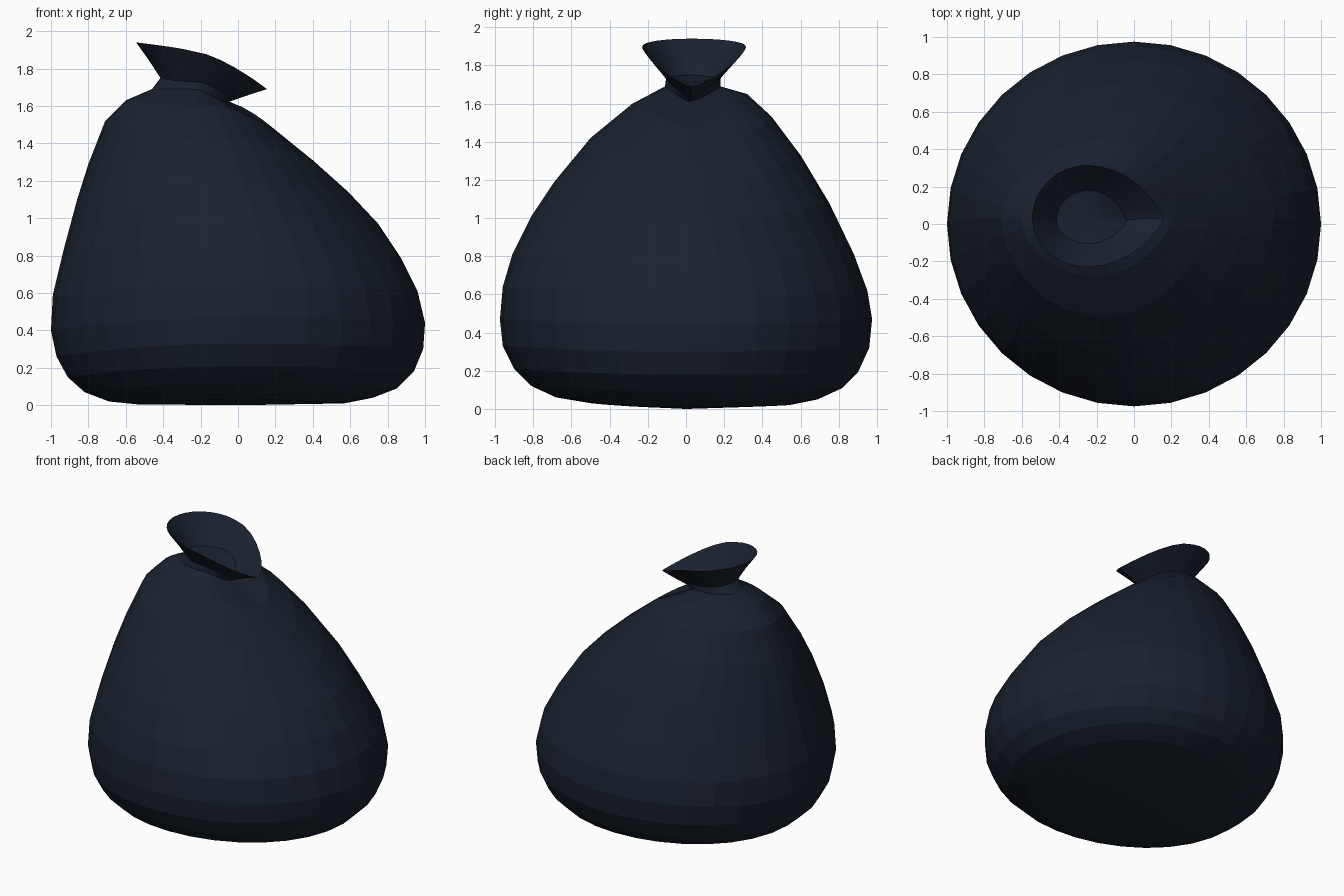
import bpy, bmesh, math

if "Cube" in bpy.data.objects:
    bpy.data.objects.remove(bpy.data.objects["Cube"])

SIDES = 32

mat = bpy.data.materials.new("dark_plastic")
mat.diffuse_color = (0.01, 0.016, 0.028, 1)
mat.use_nodes = True
mat.node_tree.nodes["Principled BSDF"].inputs["Base Color"].default_value = mat.diffuse_color


def ring(left, right, front, back, xc, yc, p, pf=1, pb=1, q=(2, 2)):
    """Closed loop through four extremes; left/right are (x, z), front/back (y, z).
    p pinches the right end, pf/pb the front-left and back-left quarters;
    q shapes the height change towards the left and right ends."""
    pts = []
    for i in range(SIDES):
        a = 2 * math.pi * i / SIDES
        c, s = math.cos(a), math.sin(a)
        ex = right if c > 0 else left
        ey = back if s > 0 else front
        k = abs(s) ** (p if c > 0 else pb if s > 0 else pf)
        h = abs(c) ** q[1 if c > 0 else 0]
        pts.append((xc + abs(c) * (ex[0] - xc),
                    yc + k * (ey[0] - yc),
                    h * ex[1] + (1 - h) * ey[1]))
    return pts


def loft(name, rings, cap):
    """Skin the rings in order and close the first one with a fan at point cap."""
    bm = bmesh.new()
    loops = [[bm.verts.new(co) for co in r] for r in rings]
    for lo, hi in zip(loops, loops[1:]):
        for i in range(SIDES):
            j = (i + 1) % SIDES
            bm.faces.new((lo[i], lo[j], hi[j], hi[i]))
    if cap:
        tip = bm.verts.new(cap)
        for i in range(SIDES):
            bm.faces.new((loops[0][(i + 1) % SIDES], loops[0][i], tip))
    me = bpy.data.meshes.new(name)
    bm.to_mesh(me)
    bm.free()
    me.materials.append(mat)
    ob = bpy.data.objects.new(name, me)
    bpy.context.collection.objects.link(ob)
    return ob


# Bag body: one silhouette profile per side, bottom to neck
left = [(-.54, .005), (-.69, .02), (-.82, .07), (-.91, .15), (-.97, .26), (-1, .4), (-.99, .59),
        (-.93, .84), (-.86, 1.1), (-.8, 1.29), (-.71, 1.52), (-.6, 1.63), (-.46, 1.69)]
right = [(.57, .01), (.72, .04), (.85, .09), (.94, .18), (.99, .3), (1, .44), (.96, .61),
         (.87, .79), (.75, .97), (.59, 1.14), (.4, 1.31), (.2, 1.47), (-.07, 1.61)]
front = [(-.5, .03), (-.68, .06), (-.81, .12), (-.9, .21), (-.96, .33), (-.975, .47), (-.96, .64),
         (-.91, .81), (-.81, 1.01), (-.69, 1.19), (-.5, 1.42), (-.28, 1.6), (-.11, 1.69)]
back = [(.54, .02), (.69, .05), (.82, .11), (.9, .19), (.96, .32), (.975, .47), (.95, .62),
        (.88, .81), (.75, 1.08), (.6, 1.33), (.45, 1.53), (.32, 1.65), (.18, 1.69)]

# The upper half leans left and gathers in towards a ridge on the right
body = []
for i, ends in enumerate(zip(left, right, front, back)):
    u = max(0, (i - 6) / 6)
    w = u * (1 - u)
    body.append(ring(*ends, -.25 * u ** 1.2, .1 * w + .02 * u,
                     1 + .5 * u, 1 + .6 * u * w, 1 + .8 * w))
loft("bag_body", body, (0, 0, 0))

# Tied neck: short band between body and flared mouth
waist = ring((-.415, 1.75), (-.04, 1.625), (-.105, 1.73), (.18, 1.73), -.24, .02, 1.5)
loft("tied_neck", [body[-1], waist], None)

# Flared mouth with a closed floor
mid = ring((-.48, 1.85), (.06, 1.66), (-.17, 1.815), (.25, 1.815), -.245, .03, 1.5, q=(1, 1.6))
rim = ring((-.545, 1.94), (.155, 1.69), (-.23, 1.895), (.315, 1.895), -.25, .03, 1.5, q=(.8, 1.5))
flare = loft("flared_mouth", [waist, mid, rim], (-.24, .03, 1.71))
bpy.context.view_layer.objects.active = flare
flare.select_set(True)
bpy.ops.object.shade_smooth_by_angle(angle=math.radians(30))
